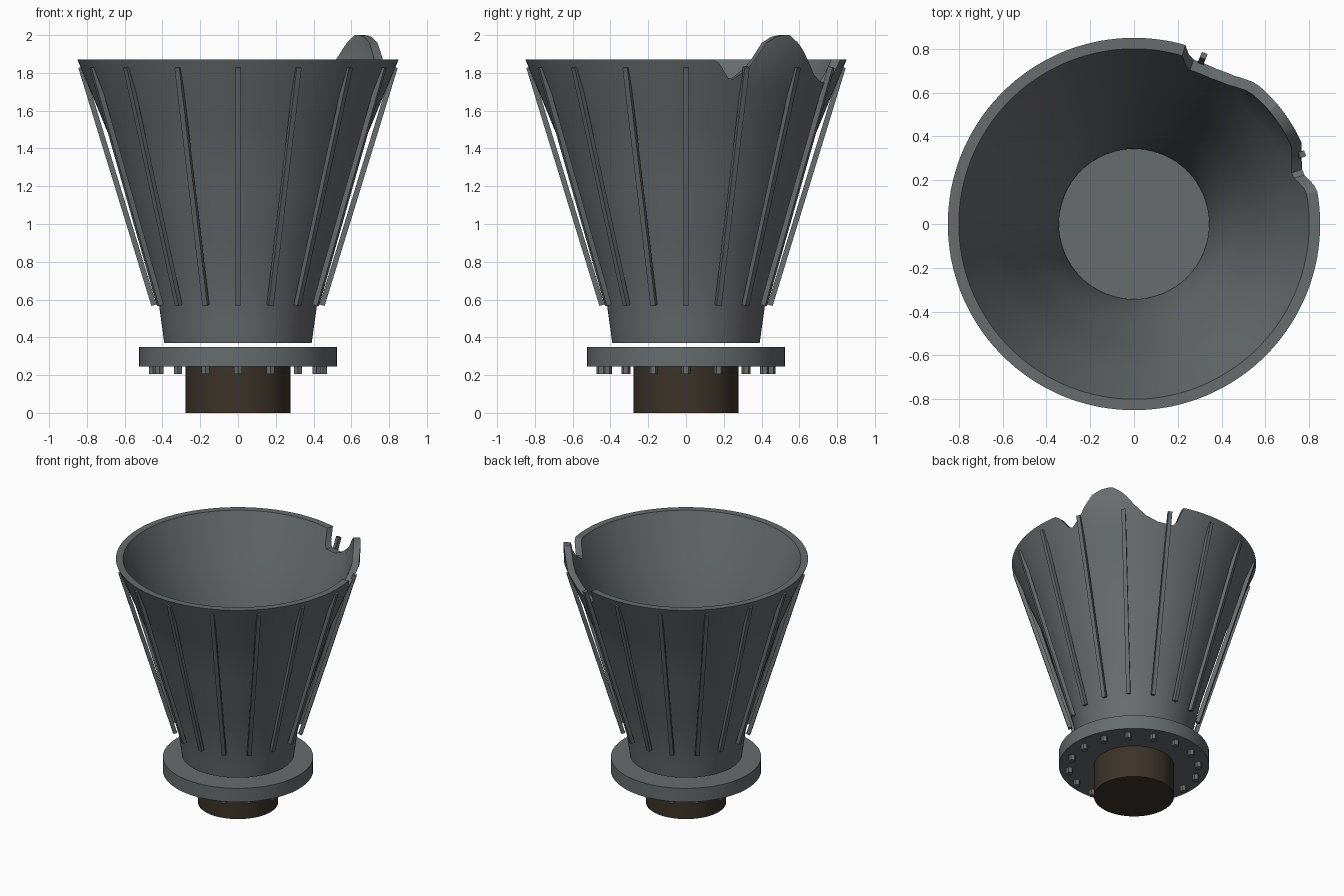
import bpy, bmesh, math
from mathutils import Vector, Matrix

if "Cube" in bpy.data.objects:
    bpy.data.objects.remove(bpy.data.objects["Cube"])


def material(name, rgb):
    m = bpy.data.materials.new(name)
    m.diffuse_color = (*rgb, 1)
    m.use_nodes = True
    m.node_tree.nodes["Principled BSDF"].inputs["Base Color"].default_value = m.diffuse_color
    return m


STEEL = material("grey steel", (0.135, 0.15, 0.155))
BROWN = material("dark brown", (0.045, 0.033, 0.023))


def lerp(table, x):
    """Piecewise linear lookup in a list of (x, value)."""
    if x <= table[0][0]:
        return table[0][1]
    for (x0, v0), (x1, v1) in zip(table, table[1:]):
        if x <= x1:
            return v0 + (v1 - v0) * (x - x0) / (x1 - x0)
    return table[-1][1]


def finish(bm, name, mat, smooth=True):
    bmesh.ops.recalc_face_normals(bm, faces=bm.faces)
    me = bpy.data.meshes.new(name)
    bm.to_mesh(me)
    bm.free()
    ob = bpy.data.objects.new(name, me)
    bpy.context.collection.objects.link(ob)
    me.materials.append(mat)
    if smooth:
        bpy.ops.object.select_all(action='DESELECT')
        ob.select_set(True)
        bpy.context.view_layer.objects.active = ob
        bpy.ops.object.shade_smooth_by_angle(angle=math.radians(30))
    return ob


def cylinder(bm, r, z0, z1, sides, x=0.0, y=0.0):
    bmesh.ops.create_cone(bm, cap_ends=True, segments=sides, radius1=r, radius2=r,
                          depth=z1 - z0, matrix=Matrix.Translation((x, y, (z0 + z1) / 2)))


# Flared bell: (height, radius) of the walls, (degrees, height) of the torn rim
OUTER = [(0.37, 0.39), (0.57, 0.418), (0.79, 0.47), (1.02, 0.54),
         (1.4, 0.655), (1.63, 0.75), (1.87, 0.85), (2.0, 0.853)]
INNER = [(0.37, 0.343), (0.57, 0.37), (0.79, 0.42), (1.02, 0.49),
         (1.4, 0.607), (1.63, 0.70), (1.87, 0.80), (2.0, 0.805)]
RIM = [(11, 1.87), (17, 1.755), (23, 1.82), (26, 1.88), (30, 1.96), (34, 1.99), (37, 2.0),
       (40, 2.0), (45, 1.95), (50, 1.86), (56, 1.79), (62, 1.755), (70, 1.745), (72, 1.78),
       (74, 1.87)]
ROWS = [0.37, 0.47, 0.57, 0.68, 0.79, 0.9, 1.02, 1.2, 1.4, 1.52, 1.63, 1.72]
SEGS = 180

bm = bmesh.new()
loops = []
for i in range(SEGS):
    deg = i * 360 / SEGS
    a = math.radians(deg)
    top = lerp(RIM, deg)
    heights = ROWS + [min(top, 1.87) if top > 1.8 else (1.72 + top) / 2, top]
    if abs(top - 1.87) < 0.001 or 1.8 < top < 1.87:
        heights[-2] = (1.72 + top) / 2
    section = [(lerp(OUTER, z), z) for z in heights]
    section += [(lerp(INNER, z), z) for z in reversed(heights)]
    loops.append([bm.verts.new((r * math.cos(a), r * math.sin(a), z)) for r, z in section])
n = len(loops[0])
for i in range(SEGS):
    a, b = loops[i], loops[(i + 1) % SEGS]
    for j in range(n):
        k = (j + 1) % n
        bm.faces.new((a[j], b[j], b[k], a[k]))
finish(bm, "bell", STEEL)

# Sixteen straight stiffening rods leaning along the bell
bm = bmesh.new()
low, high = Vector((0.445, 0, 0.57)), Vector((0.832, 0, 1.83))
axis = high - low
tilt = axis.to_track_quat('Z', 'Y').to_matrix().to_4x4()
for i in range(16):
    turn = Matrix.Rotation(i * math.tau / 16, 4, 'Z')
    place = turn @ Matrix.Translation((low + high) / 2) @ tilt
    bmesh.ops.create_cube(bm, size=1,
                          matrix=place @ Matrix.Diagonal((0.028, 0.028, axis.length, 1)))
finish(bm, "ribs", STEEL, smooth=False)

# Mounting flange
bm = bmesh.new()
cylinder(bm, 0.523, 0.245, 0.35, 96)
finish(bm, "flange", STEEL)

# Bolt heads under the flange
bm = bmesh.new()
for i in range(16):
    a = i * math.tau / 16
    cylinder(bm, 0.024, 0.205, 0.25, 6, 0.45 * math.cos(a), 0.45 * math.sin(a))
finish(bm, "bolts", STEEL, smooth=False)

# Inlet pipe
bm = bmesh.new()
cylinder(bm, 0.279, 0.0, 0.25, 64)
finish(bm, "inlet_pipe", BROWN)
